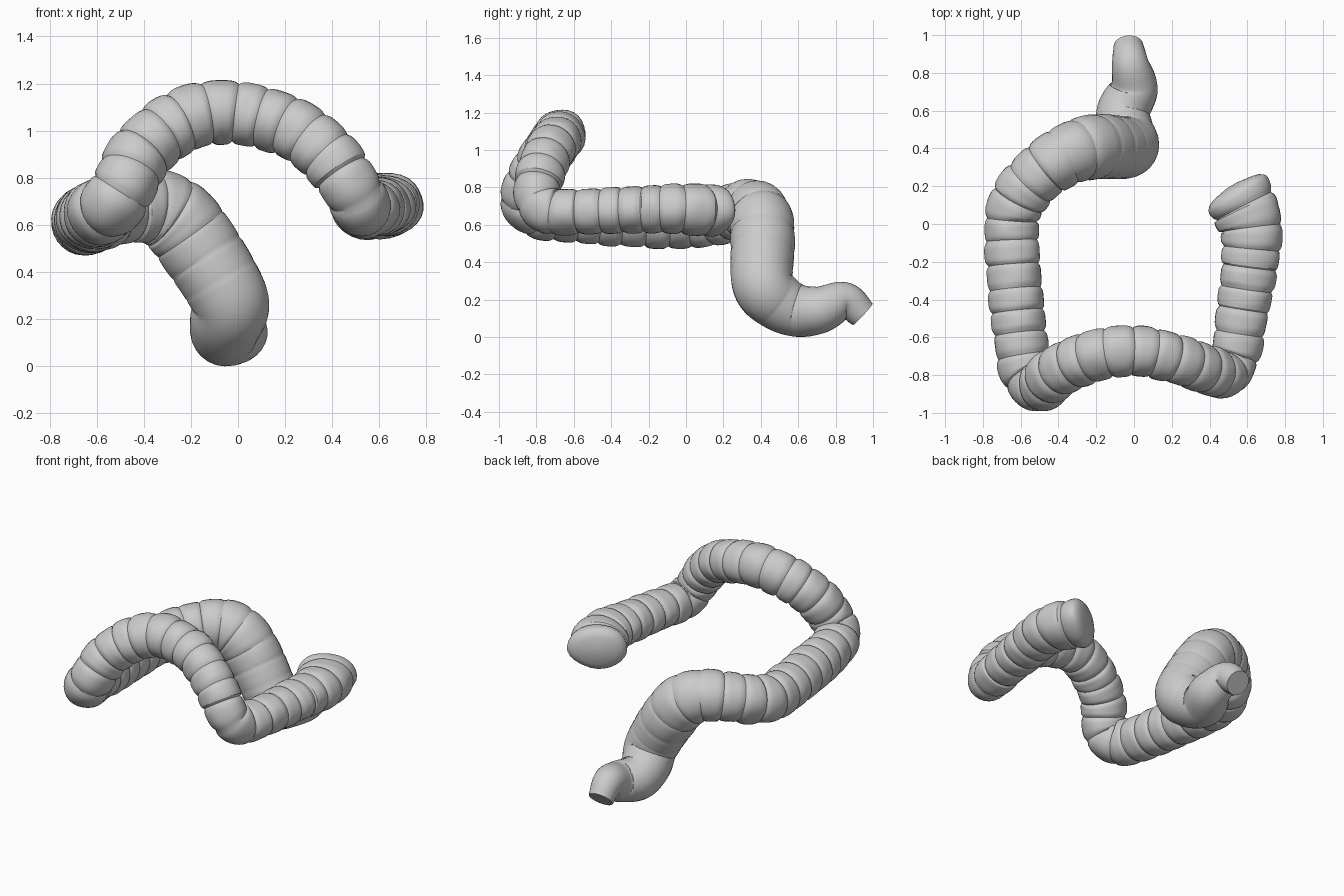
import bpy, bmesh, math, random
from mathutils import Vector

if "Cube" in bpy.data.objects:
    bpy.data.objects.remove(bpy.data.objects["Cube"])

random.seed(4)
SIDES, STEP = 28, 0.0125

# Centre line from the rectum opening to the caecum
PATH = [
    (-0.03, 0.945, 0.115), (-0.02, 0.85, 0.19), (0.0, 0.72, 0.142), (-0.055, 0.6, 0.135),
    (-0.05, 0.49, 0.185), (-0.035, 0.41, 0.28), (-0.165, 0.41, 0.5), (-0.26, 0.4, 0.622),
    (-0.365, 0.36, 0.675), (-0.5, 0.265, 0.665), (-0.61, 0.13, 0.63), (-0.648, -0.05, 0.61),
    (-0.595, -0.66, 0.645), (-0.545, -0.82, 0.675), (-0.487, -0.855, 0.755), (-0.41, -0.785, 0.905),
    (-0.265, -0.715, 1.02), (-0.1, -0.675, 1.073), (0.08, -0.68, 1.055), (0.25, -0.725, 0.995),
    (0.39, -0.775, 0.88), (0.48, -0.795, 0.75), (0.525, -0.73, 0.67), (0.56, -0.57, 0.665),
    (0.625, -0.1, 0.68), (0.598, 0.06, 0.675), (0.515, 0.205, 0.67),
]
# Radius at some of the path points, blended in between
RADIUS = {0: 0.078, 1: 0.097, 2: 0.127, 4: 0.155, 6: 0.173, 7: 0.17, 9: 0.15,
          13: 0.138, 17: 0.136, 23: 0.12, 26: 0.143}


def radius_at(t):
    keys = sorted(RADIUS)
    for a, b in zip(keys, keys[1:]):
        if t <= b:
            f = (t - a) / (b - a)
            return RADIUS[a] + (RADIUS[b] - RADIUS[a]) * f
    return RADIUS[keys[-1]]


def spline(pts):
    """Catmull-Rom curve resampled at even steps: list of (point, path index)."""
    v = [Vector(p) for p in pts]
    v = [v[0] * 2 - v[1]] + v + [v[-1] * 2 - v[-2]]
    dense = []
    for n, (a, b, c, d) in enumerate(zip(v, v[1:], v[2:], v[3:])):
        for i in range(60):
            t = i / 60
            p = 0.5 * (2 * b + (c - a) * t + (2 * a - 5 * b + 4 * c - d) * t * t
                       + (3 * b - a - 3 * c + d) * t ** 3)
            dense.append((p, n + t))
    dense.append((v[-2], len(pts) - 1))
    out, acc = [dense[0]], 0.0
    for p, q in zip(dense, dense[1:]):
        acc += (q[0] - p[0]).length
        if acc >= STEP:
            out.append(q)
            acc -= STEP
    return out


samples = spline(PATH)
count = len(samples)
centres = [s[0] for s in samples]

# Pouches: uneven lengths and lumps, starting above the smooth rectum
pouch = [1.0] * count
lump = [(0.0, 0.0)] * count
i = int(0.74 / STEP)
while i < count:
    n = random.choice((8, 9, 9, 10, 10))
    if count - i < 17:
        n = count - i
    swell = random.uniform(0.985, 1.03)
    phase = random.uniform(0, 2 * math.pi)
    fade = min(1, (i * STEP - 0.6) / 0.9)
    for k in range(min(n, count - i)):
        u = 2 * k / n - 1
        pouch[i + k] = 1 + fade * (swell * (1.015 - 0.095 * u ** 4) - 1)
        lump[i + k] = (0.022 * fade * (1 - u * u), phase)
    i += n

# Sweep the rings
bm = bmesh.new()
rings = []
normal = Vector((1, 0, 0))
for i, (c, t) in enumerate(samples):
    tangent = (centres[min(i + 2, count - 1)] - centres[max(i - 2, 0)]).normalized()
    normal = (normal - tangent * normal.dot(tangent)).normalized()
    binormal = tangent.cross(normal)
    side = tangent.cross(Vector((0, 0, 1))).normalized()
    stretch = 1 + 0.22 * max(0, min(1, (t - 22) / 2))   # ascending part is wider than tall
    stretch += 0.12 * max(0, t - 24.5) / 1.5
    left = (count - 1 - i) * STEP
    close = 1.0
    if left < 0.08:                                     # rounded blind end
        close = max(0.2, (1 - (1 - left / 0.08) ** 2.6) ** 0.42)
    amount, phase = lump[i]
    ring = []
    for j in range(SIDES):
        a = 2 * math.pi * j / SIDES
        r = radius_at(t) * pouch[i] * close
        r *= 1 + amount * (math.cos(3 * a + phase) + 0.5 * math.cos(5 * a + 2 * phase))
        off = (normal * math.cos(a) + binormal * math.sin(a)) * r
        off += side * off.dot(side) * (stretch - 1)
        ring.append(bm.verts.new(c + off))
    rings.append(ring)

for a, b in zip(rings, rings[1:]):
    for j in range(SIDES):
        k = (j + 1) % SIDES
        bm.faces.new((a[j], a[k], b[k], b[j]))
bm.faces.new(rings[0][::-1])
bm.faces.new(rings[-1])
bmesh.ops.recalc_face_normals(bm, faces=bm.faces)

# Rest the lowest point on the ground
low = min(v.co.z for v in bm.verts)
bmesh.ops.translate(bm, verts=bm.verts, vec=(0, 0, -low))

mesh = bpy.data.meshes.new("large_intestine")
bm.to_mesh(mesh)
bm.free()
colon = bpy.data.objects.new("large_intestine", mesh)
bpy.context.collection.objects.link(colon)
bpy.context.view_layer.objects.active = colon
colon.select_set(True)
bpy.ops.object.shade_smooth_by_angle(angle=math.radians(28))
